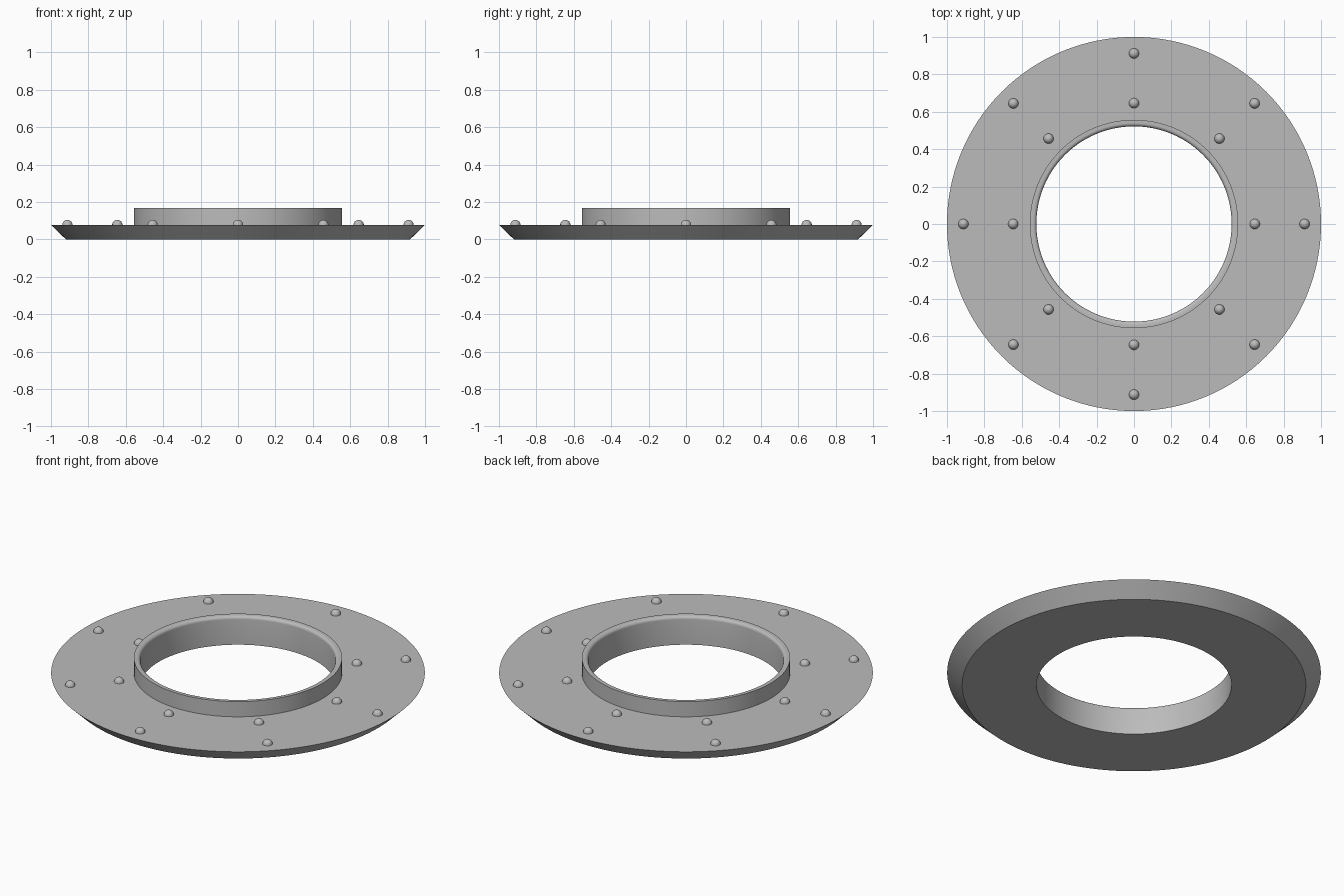
import bpy, bmesh, math
from mathutils import Matrix

if "Cube" in bpy.data.objects:
    bpy.data.objects.remove(bpy.data.objects["Cube"])

SEGMENTS = 128
PLATE_TOP = 0.077

grey = bpy.data.materials.new("light_grey_metal")
grey.diffuse_color = (0.5, 0.5, 0.5, 1)
grey.use_nodes = True
grey.node_tree.nodes["Principled BSDF"].inputs["Base Color"].default_value = grey.diffuse_color


def finish(bm, name):
    """Turn a bmesh into a grey object with smooth curves and sharp edges."""
    mesh = bpy.data.meshes.new(name)
    bm.to_mesh(mesh)
    bm.free()
    mesh.materials.append(grey)
    obj = bpy.data.objects.new(name, mesh)
    bpy.context.collection.objects.link(obj)
    bpy.ops.object.select_all(action='DESELECT')
    obj.select_set(True)
    bpy.context.view_layer.objects.active = obj
    bpy.ops.object.shade_smooth_by_angle(angle=math.radians(30))
    return obj


# Flange: bevelled plate and raised collar, one closed profile spun around z
fillet = 0.018
bore = 0.522
collar_top = 0.167
profile = [(bore, 0), (0.92, 0), (1.0, PLATE_TOP), (0.557, PLATE_TOP), (0.557, collar_top)]
for i in range(7):  # rounded inner lip of the collar
    a = math.pi / 2 * (1 + i / 6)
    profile.append((bore + fillet + fillet * math.cos(a),
                    collar_top - fillet + fillet * math.sin(a)))

bm = bmesh.new()
rings = []
for s in range(SEGMENTS):
    t = 2 * math.pi * s / SEGMENTS
    rings.append([bm.verts.new((r * math.cos(t), r * math.sin(t), z)) for r, z in profile])
n = len(profile)
for s in range(SEGMENTS):
    a, b = rings[s], rings[(s + 1) % SEGMENTS]
    for i in range(n):
        j = (i + 1) % n
        bm.faces.new((a[i], b[i], b[j], a[j]))
bmesh.ops.recalc_face_normals(bm, faces=bm.faces)
finish(bm, "flange")

# Rivets: two rings of eight domes
for ring_name, radius in (("inner", 0.646), ("outer", 0.912)):
    bm = bmesh.new()
    for k in range(8):
        t = math.pi / 4 * k
        bmesh.ops.create_uvsphere(
            bm, u_segments=24, v_segments=12, radius=0.027,
            matrix=Matrix.Translation((radius * math.cos(t), radius * math.sin(t), PLATE_TOP)))
    # keep only the dome above the plate
    low = [v for v in bm.verts if v.co.z < PLATE_TOP - 0.001]
    bmesh.ops.delete(bm, geom=low, context='VERTS')
    finish(bm, ring_name + "_rivets")
